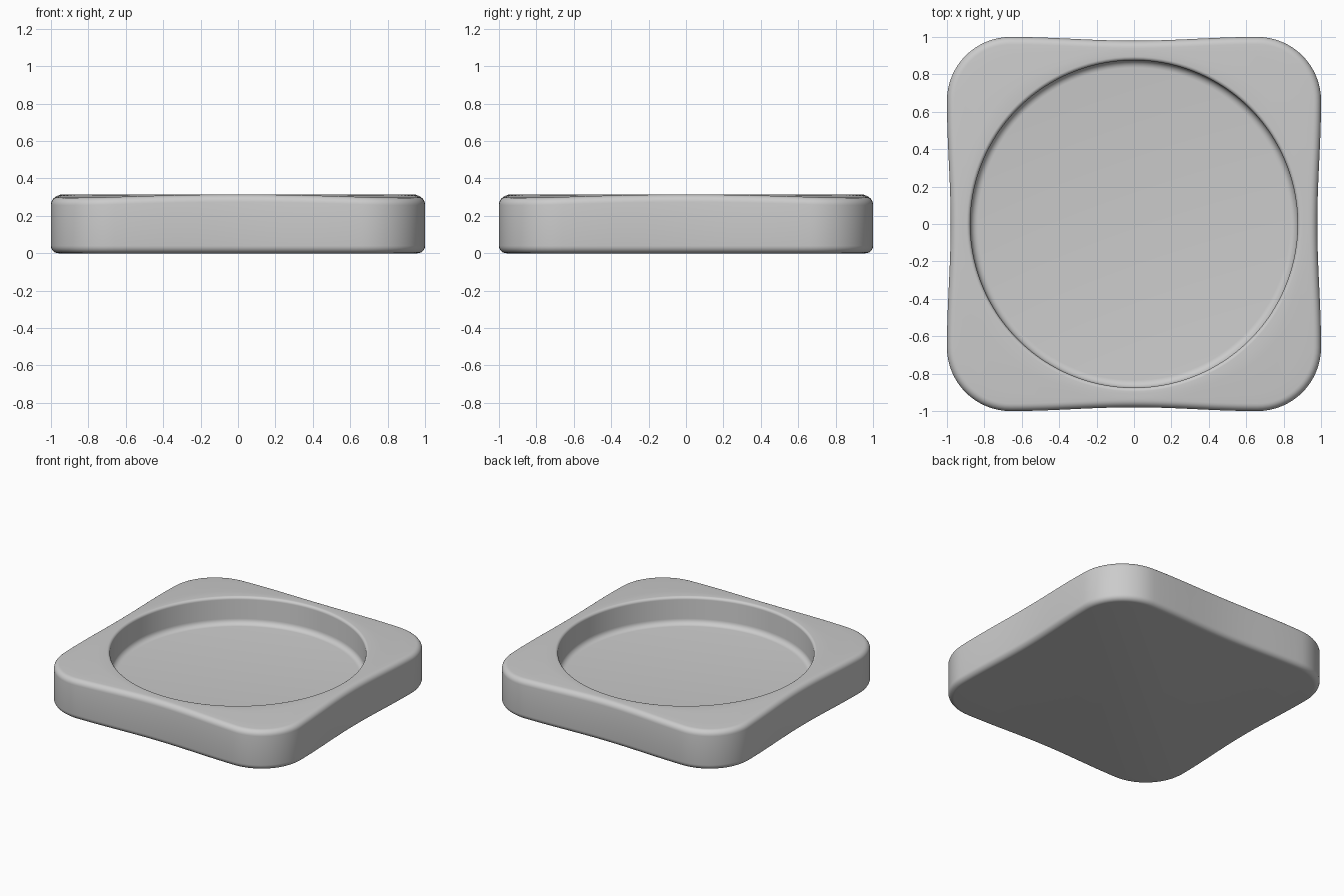
import bpy, bmesh, math
from mathutils import Vector

if "Cube" in bpy.data.objects:
    bpy.data.objects.remove(bpy.data.objects["Cube"])

H, FIL = 0.315, 0.04          # height and outer edge rounding
R, RIM, FLOOR = 0.875, 0.02, 0.112   # recess radius, rim rounding, floor height
A, CR = 0.66, 0.34            # corner arc centre and radius

# Outline: one side (slightly hollow) plus one rounded corner, turned four times
side = []
for i in range(24):
    t = -1 + 2 * i / 24
    side.append(Vector((0.98 + 0.01 * (1 - math.cos(math.pi * t)), A * t)))
for i in range(16):
    a = math.pi / 2 * i / 16
    side.append(Vector((A + CR * math.cos(a), A + CR * math.sin(a))))
outline = []
for k in range(4):
    c, s = math.cos(k * math.pi / 2), math.sin(k * math.pi / 2)
    outline += [Vector((c * p.x - s * p.y, s * p.x + c * p.y)) for p in side]
n = len(outline)
normals = []
for i in range(n):
    d = (outline[(i + 1) % n] - outline[i - 1]).normalized()
    normals.append(Vector((d.y, -d.x)))


def top_z(p):
    """Top face falls gently from the rim towards the corners."""
    return H - 0.018 * min(1, max(0, (p.length - 0.93) / 0.3))


bm = bmesh.new()
rings = []


def add_ring(points):
    rings.append([bm.verts.new(p) for p in points])


def circle(r, z):
    add_ring([(p.normalized() * r).to_3d() + Vector((0, 0, z)) for p in outline])


STEPS = [i / 6 * math.pi / 2 for i in range(7)]
# Bottom rounding
for a in STEPS:
    add_ring([(p.x - q.x * FIL * (1 - math.sin(a)), p.y - q.y * FIL * (1 - math.sin(a)),
               FIL * (1 - math.cos(a))) for p, q in zip(outline, normals)])
# Top rounding
for a in STEPS:
    pts = []
    for p, q in zip(outline, normals):
        e = p - q * FIL * (1 - math.cos(a))
        pts.append((e.x, e.y, top_z(p - q * FIL) - FIL * (1 - math.sin(a))))
    add_ring(pts)
# Top face, blending the outline into the round recess
for t in (0.25, 0.5, 0.75):
    pts = []
    for p, q in zip(outline, normals):
        e = (p - q * FIL).lerp(p.normalized() * (R + RIM), t)
        pts.append((e.x, e.y, top_z(e)))
    add_ring(pts)
# Recess rim, wall and floor rounding
for a in STEPS:
    circle(R + RIM * (1 - math.sin(a)), H - RIM * (1 - math.cos(a)))
for a in STEPS:
    circle(R - FIL * (1 - math.cos(a)), FLOOR + FIL * (1 - math.sin(a)))

for lo, hi in zip(rings, rings[1:]):
    for i in range(n):
        j = (i + 1) % n
        bm.faces.new((lo[i], lo[j], hi[j], hi[i]))
bm.faces.new(rings[-1])                    # recess floor
bm.faces.new(list(reversed(rings[0])))     # underside
bmesh.ops.recalc_face_normals(bm, faces=bm.faces)

mesh = bpy.data.meshes.new("tray")
bm.to_mesh(mesh)
bm.free()
tray = bpy.data.objects.new("tray", mesh)
bpy.context.collection.objects.link(tray)
mat = bpy.data.materials.new("light grey")
mat.diffuse_color = (0.6, 0.6, 0.6, 1)
mat.use_nodes = True
mat.node_tree.nodes["Principled BSDF"].inputs["Base Color"].default_value = mat.diffuse_color
mesh.materials.append(mat)
bpy.context.view_layer.objects.active = tray
tray.select_set(True)
bpy.ops.object.shade_smooth_by_angle(angle=math.radians(30))
